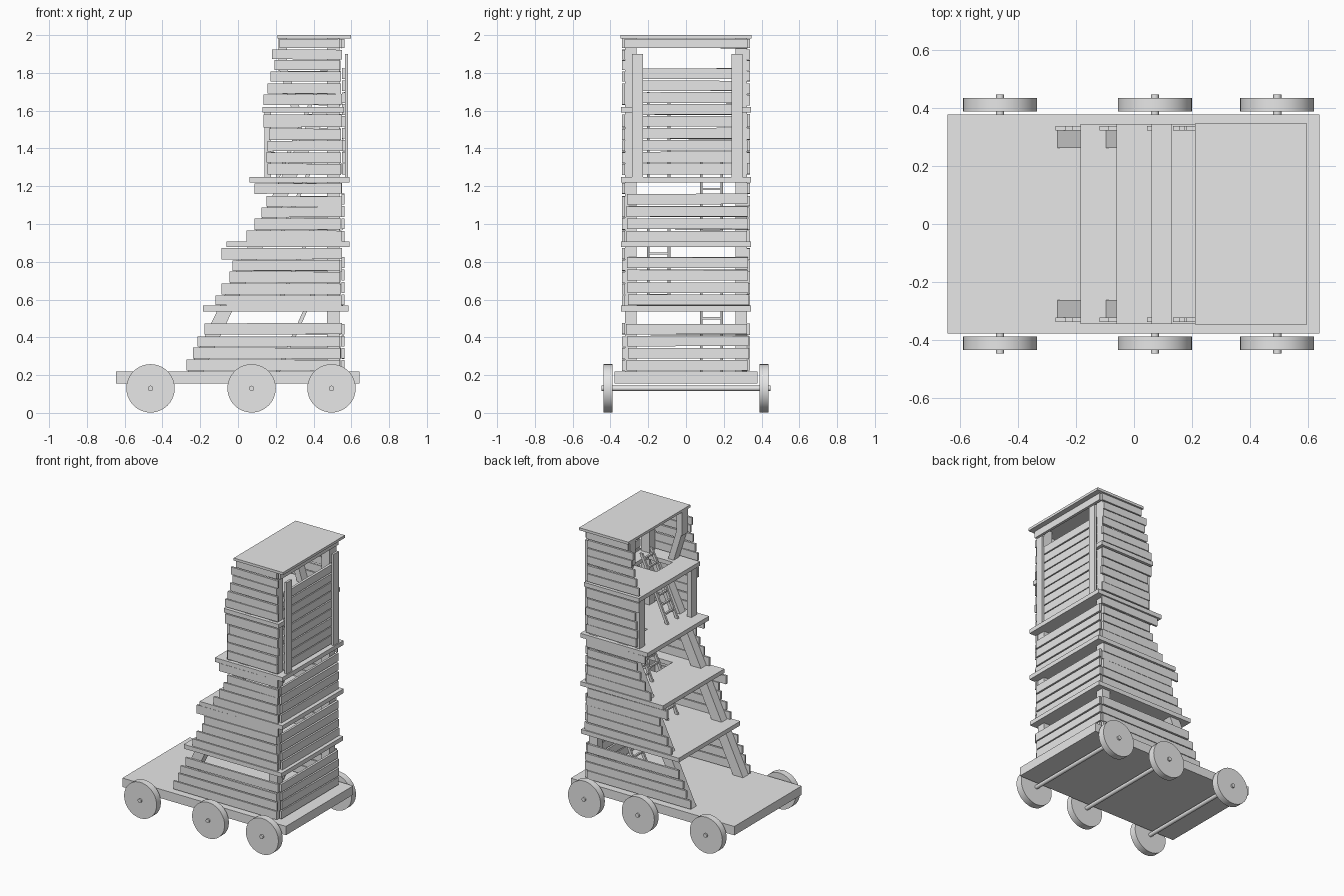
import bpy, bmesh, random
from math import radians
from mathutils import Vector

random.seed(4)
cube = bpy.data.objects.get("Cube")
if cube:
    bpy.data.objects.remove(cube, do_unlink=True)

wood = bpy.data.materials.new("grey wood")
wood.use_nodes = True
wood.diffuse_color = (0.8, 0.8, 0.8, 1)
wood.node_tree.nodes["Principled BSDF"].inputs["Base Color"].default_value = (0.8, 0.8, 0.8, 1)


def finish(name, bm):
    bmesh.ops.recalc_face_normals(bm, faces=bm.faces)
    mesh = bpy.data.meshes.new(name)
    bm.to_mesh(mesh)
    bm.free()
    mesh.materials.append(wood)
    ob = bpy.data.objects.new(name, mesh)
    bpy.context.collection.objects.link(ob)
    return ob


def prism(name, outline, y0, y1):
    """Extrude an x-z outline along y."""
    bm = bmesh.new()
    face = bm.faces.new([bm.verts.new((x, y0, z)) for x, z in outline])
    new = bmesh.ops.extrude_face_region(bm, geom=[face])["geom"]
    bmesh.ops.translate(bm, vec=(0, y1 - y0, 0),
                        verts=[v for v in new if isinstance(v, bmesh.types.BMVert)])
    return finish(name, bm)


def box(name, x0, x1, y0, y1, z0, z1):
    return prism(name, [(x0, z0), (x1, z0), (x1, z1), (x0, z1)], y0, y1)


def leaning(name, x0, z0, x1, z1, width, y0, y1):
    return prism(name, [(x0, z0), (x0 + width, z0), (x1 + width, z1), (x1, z1)], y0, y1)


def cylinder(name, radius, depth, x, y, z, sides):
    bm = bmesh.new()
    bmesh.ops.create_cone(bm, cap_ends=True, segments=sides, radius1=radius,
                          radius2=radius, depth=depth)
    ob = finish(name, bm)
    ob.location = (x, y, z)
    ob.rotation_euler.x = radians(90)
    for o in bpy.context.selected_objects:
        o.select_set(False)
    ob.select_set(True)
    bpy.context.view_layer.objects.active = ob
    bpy.ops.object.shade_smooth_by_angle()
    return ob


# Wheeled deck
box("deck", -0.645, 0.642, -0.378, 0.378, 0.155, 0.218)
for x in (-0.463, 0.072, 0.495):
    cylinder("axle", 0.014, 0.894, x, 0, 0.13, 16)
    for s in (-1, 1):
        cylinder("wheel", 0.128, 0.048, x, s * 0.412, 0.13, 40)

# Floors, each with a ladder hatch
floors = [(-0.185, 0.585, 0.538, 0.135), (-0.06, 0.59, 0.877, -0.145),
          (0.06, 0.59, 1.22, 0.135), (0.13, 0.56, 1.59, -0.145)]
bottom = 0.218
for x0, x1, z, y in floors:
    h0, h1 = 0.27, 0.46
    top = z + 0.03
    box("floor_open_side", x0, h0, -0.345, 0.345, z, top)
    box("floor_wall_side", h1, x1, -0.345, 0.345, z, top)
    box("floor_right", h0, h1, -0.345, y - 0.09, z, top)
    box("floor_left", h0, h1, y + 0.09, 0.345, z, top)
    # Ladder rising through the hatch
    foot, slope, rise = 0.2, 0.45, top - bottom + 0.08
    for s in (-1, 1):
        yr = y + s * 0.055
        leaning("ladder_rail", foot, bottom, foot + slope * rise, bottom + rise, 0.022,
                yr - 0.007, yr + 0.007)
    for i in range(1, 8):
        zr = bottom + rise * i / 7.6
        xr = foot + slope * (zr - bottom) + 0.004
        box("ladder_rung", xr, xr + 0.014, y - 0.055, y + 0.055, zr - 0.006, zr + 0.006)
    bottom = top
box("roof", 0.21, 0.598, -0.348, 0.348, 1.982, 2.0)

# Side boarding: bottom height, top height, open-side end
boards = [(.225, .283, -.272), (.288, .346, -.237), (.352, .405, -.214), (.415, .474, -.178),
          (.57, .622, -.12), (.627, .685, -.088), (.69, .749, -.045), (.752, .808, -.03),
          (.812, .872, -.088), (.907, .966, .045), (.969, 1.03, .087), (1.035, 1.088, .124),
          (1.093, 1.148, .15), (1.16, 1.215, .087), (1.262, 1.32, .156), (1.325, 1.38, .15),
          (1.385, 1.44, .156), (1.445, 1.505, .165), (1.512, 1.58, .135), (1.63, 1.685, .135),
          (1.69, 1.745, .156), (1.754, 1.808, .172), (1.816, 1.868, .193), (1.873, 1.925, .18),
          (1.932, 1.98, .22)]
for s in (-1, 1):
    for z0, z1, x0 in boards:
        x1 = 0.545 + random.uniform(-0.008, 0.008)
        t = random.uniform(-0.003, 0.003)
        prism("side_board", [(x0, z0), (x1, z0 + t), (x1, z1 + t), (x0, z1)],
              s * 0.324, s * 0.338)

    # Frame posts on each side
    a, b = sorted((s * 0.262, s * 0.323))
    box("wall_post", 0.472, 0.537, a, b, 0.218, 1.982)
    leaning("leaning_post", -0.265, 0.218, 0.394, 1.59, 0.08, a, b)
    box("upper_post", 0.14, 0.175, a, b, 1.25, 1.59)
    leaning("roof_brace", 0.28, 1.62, 0.215, 1.83, 0.045, a, b)
    box("roof_post", 0.215, 0.26, a, b, 1.81, 1.982)


def wall_board(name, y0, y1, z0, z1, x0, x1):
    """Board facing the wall side, with slightly uneven edges."""
    ob = box(name, x0, x1, y0, y1, z0, z1)
    for v in ob.data.vertices:
        if v.co.y > 0:
            v.co.z += random.choice((-0.002, 0, 0.002))
    return ob


# Wall boarding of the three lower storeys
for base, step in ((0.225, 0.0635), (0.57, 0.066), (0.908, 0.065)):
    for i in range(4):
        z = base + i * step
        e = random.uniform(0, 0.012)
        wall_board("wall_board", -0.318 + e, 0.322 + e, z, z + 0.056, 0.548, 0.563)
wall_board("lintel_board", -0.325, 0.325, 1.932, 1.98, 0.545, 0.563)

# Raised drawbridge
for i in range(9):
    z = 1.263 + i * 0.063
    wall_board("drawbridge_board", -0.275, 0.285, z, z + 0.056, 0.55, 0.567)
for y0, y1 in ((-0.285, -0.228), (0.242, 0.3)):
    box("drawbridge_rail", 0.567, 0.583, y0, y1, 1.25, 1.9)
